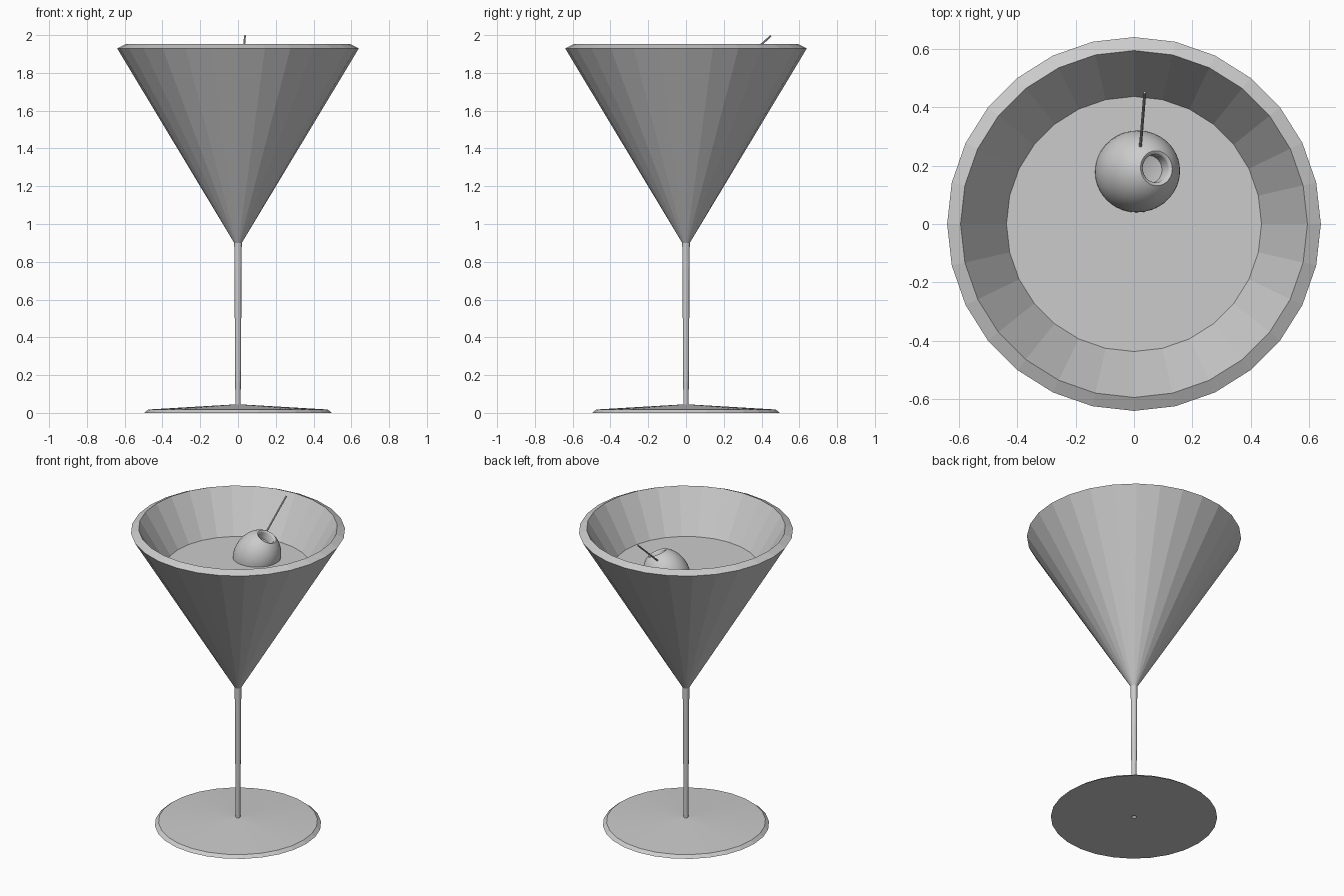
import bpy, bmesh, math
from mathutils import Vector

if "Cube" in bpy.data.objects:
    bpy.data.objects.remove(bpy.data.objects["Cube"])

SIDES = 28


def lathe(name, profile, sides, smooth=None):
    """Revolve an (r, z) profile round the z axis into a mesh object."""
    bm = bmesh.new()
    verts = [bm.verts.new((r, 0, z)) for r, z in profile]
    edges = [bm.edges.new(pair) for pair in zip(verts, verts[1:])]
    bmesh.ops.spin(bm, geom=verts + edges, cent=(0, 0, 0), axis=(0, 0, 1),
                   angle=math.tau, steps=sides, use_duplicate=False)
    bmesh.ops.remove_doubles(bm, verts=bm.verts, dist=1e-5)
    bmesh.ops.recalc_face_normals(bm, faces=bm.faces)
    mesh = bpy.data.meshes.new(name)
    bm.to_mesh(mesh)
    bm.free()
    ob = bpy.data.objects.new(name, mesh)
    bpy.context.collection.objects.link(ob)
    if smooth:
        bpy.ops.object.select_all(action='DESELECT')
        ob.select_set(True)
        bpy.context.view_layer.objects.active = ob
        bpy.ops.object.shade_smooth_by_angle(angle=math.radians(smooth))
    return ob


def aim(ob, location, direction):
    """Point the object's z axis along a direction."""
    ob.location = location
    ob.rotation_mode = 'QUATERNION'
    ob.rotation_quaternion = Vector(direction).to_track_quat('Z', 'Y')


# Glass: foot with small pontil dimple, tapering stem, conical bowl with wall
lathe("glass", [
    (0, 0.03), (0.014, 0.0), (0.497, 0.0), (0.475, 0.018), (0.014, 0.045),
    (0.02, 0.90), (0.64, 1.93), (0.594, 1.952), (0, 0.963),
], SIDES)

# Drink filling the bowl
lathe("drink", [(0, 0.975), (0.438, 1.69), (0, 1.69)], SIDES)

# Olive: ellipsoid with a rounded lip and a pitted hole at one end
RADIUS, LENGTH, HOLE = 0.14, 0.17, 0.048
first = math.asin((HOLE + 0.012) / RADIUS)
olive_profile = [(0, 0.085), (HOLE, 0.095), (HOLE, 0.145), (HOLE + 0.004, 0.151)]
for i in range(25):
    a = first + (math.pi - first) * i / 24
    olive_profile.append((max(0, RADIUS * math.sin(a)), LENGTH * math.cos(a)))
olive_profile[-1] = (0, -LENGTH)
olive = lathe("olive", olive_profile, 40, smooth=40)
aim(olive, (0.012, 0.18, 1.70), (0.42, 0.07, 0.9))

# Cocktail stick through the olive, leaning towards the back rim
tip = Vector((0.037, 0.45, 1.997))
lean = Vector((0.06, 0.74, 0.67)).normalized()
stick = lathe("cocktail_stick", [
    (0, -0.55), (0.005, -0.52), (0.005, 0), (0, 0)], 8)
aim(stick, tip, lean)
